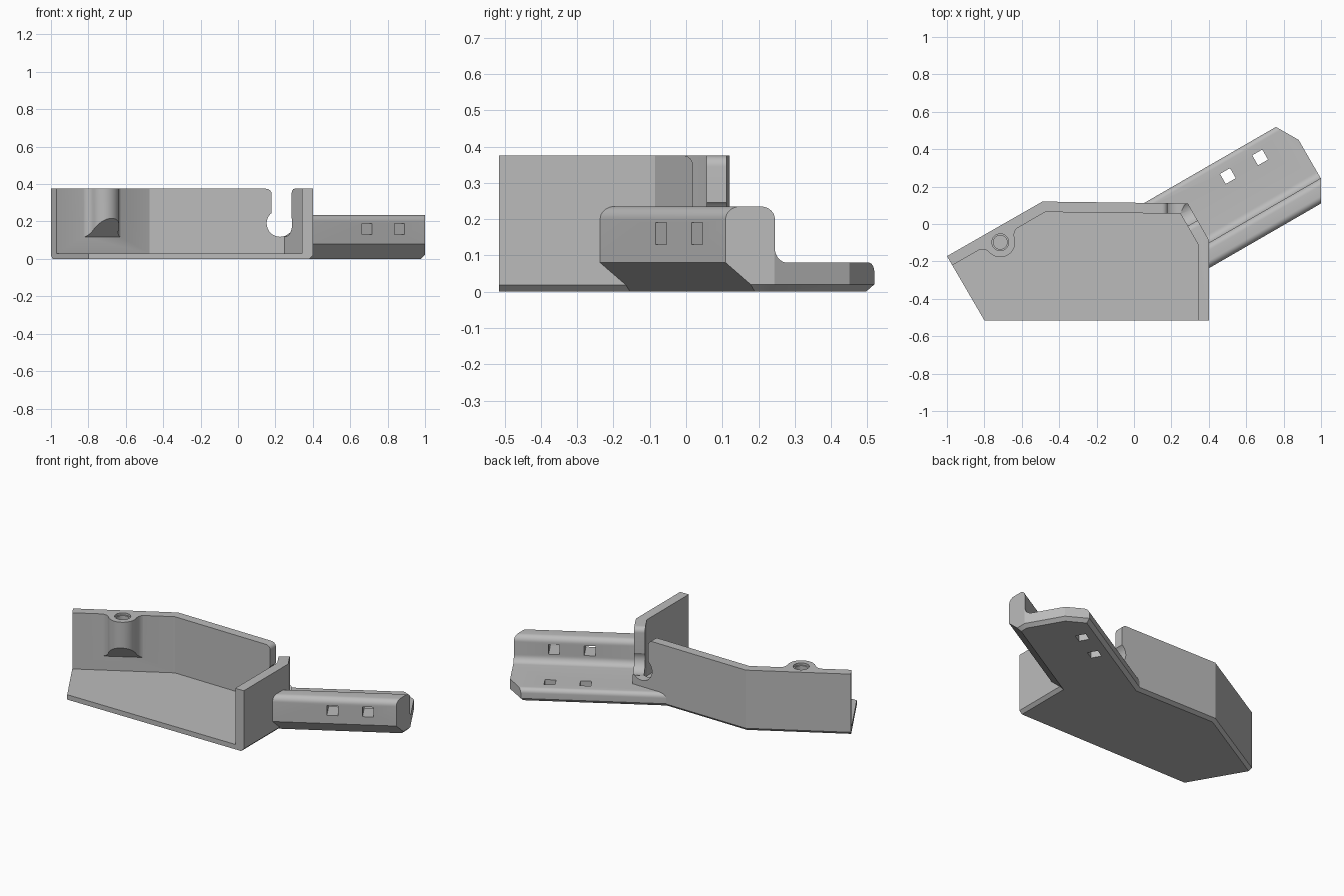
import bpy, bmesh
from math import cos, sin, radians, sqrt, degrees, atan2
from mathutils import Matrix, Vector

if "Cube" in bpy.data.objects:
    bpy.data.objects.remove(bpy.data.objects["Cube"])

TOP = 0.375
C, S = cos(radians(30)), sin(radians(30))
ALONG, ACROSS, UP = Vector((C, S, 0)), Vector((-S, C, 0)), Vector((0, 0, 1))

grey = bpy.data.materials.new("plain_grey")
grey.use_nodes = True
grey.diffuse_color = (0.5, 0.5, 0.5, 1)
grey.node_tree.nodes["Principled BSDF"].inputs["Base Color"].default_value = (0.5, 0.5, 0.5, 1)


def arc(cx, cy, r, a0, a1, n=8):
    return [(cx + r * cos(radians(a0 + (a1 - a0) * i / n)),
             cy + r * sin(radians(a0 + (a1 - a0) * i / n))) for i in range(n + 1)]


def circle(cx, cy, r, n=32):
    return arc(cx, cy, r, 0, 360, n)[:-1]


def prism(name, pts, d0, d1, axes=(Vector((1, 0, 0)), Vector((0, 1, 0)), UP),
          origin=(0, 0, 0), chamfer=0, keep=None, low=None):
    """Extrude a flat outline from d0 to d1 along the third axis."""
    bm = bmesh.new()
    rings = [[bm.verts.new((x, y, low(y) if low and d == d0 else d)) for x, y in pts]
             for d in (d0, d1)]
    bm.faces.new(rings[0])
    bm.faces.new(rings[1])
    for i in range(len(pts)):
        j = (i + 1) % len(pts)
        bm.faces.new((rings[0][i], rings[0][j], rings[1][j], rings[1][i]))
    m = Matrix(axes).transposed().to_4x4()
    m.translation = origin
    bm.transform(m)
    bmesh.ops.recalc_face_normals(bm, faces=bm.faces)
    if chamfer:
        edges = [e for e in bm.edges if all(abs(v.co.z) < 1e-5 for v in e.verts)
                 and (keep is None or keep((e.verts[0].co + e.verts[1].co) / 2))]
        bmesh.ops.bevel(bm, geom=edges, offset=chamfer, segments=1, affect='EDGES')
    mesh = bpy.data.meshes.new(name)
    bm.to_mesh(mesh)
    bm.free()
    mesh.materials.append(grey)
    ob = bpy.data.objects.new(name, mesh)
    bpy.context.collection.objects.link(ob)
    return ob


def combine(target, other, how):
    mod = target.modifiers.new(how.lower(), 'BOOLEAN')
    mod.operation, mod.object, mod.solver = how, other, 'EXACT'
    bpy.context.view_layer.objects.active = target
    bpy.ops.object.modifier_apply(modifier=mod.name)
    bpy.data.objects.remove(other)


# Tray block, chamfered underneath along the walled sides
outer = [(-1, -0.172), (-0.8, -0.515), (0.4, -0.515), (0.4, -0.085),
         (0.288, 0.11), (-0.49, 0.12)]
body = prism("tray_with_arm", outer, 0, TOP, chamfer=0.018,
             keep=lambda p: p.y > -0.3 and p.x > -0.85 or p.x > 0.35)

# Angled arm: L section trimmed to a plan with clipped end corners
section = ([(-0.325, 0), (-0.405, 0.08)] + arc(-0.37, 0.2, 0.035, 180, 90)
           + arc(-0.322, 0.2, 0.035, 90, 0) + arc(-0.247, 0.12, 0.04, 180, 270)
           + arc(0.043, 0.053, 0.027, 90, 0) + [(0.07, 0)])
arm = prism("arm", section, 0.1, 1.1, (ACROSS, UP, ALONG))
plan = [(0.05, -0.5), (0.865, -0.5), (0.987, -0.288), (0.987, -0.05),
        (0.917, 0.07), (0.05, 0.07)]
combine(arm, prism("arm_plan", plan, 0, 0.5, (ALONG, ACROSS, UP), chamfer=0.02), 'INTERSECT')

# Square holes through the arm floor and arm wall
for u in (0.563, 0.762):
    h = 0.031
    floor_hole = [(u - h, -0.06), (u + h, -0.06), (u + h, 0.002), (u - h, 0.002)]
    combine(arm, prism("floor_hole", floor_hole, -0.1, 0.2, (ALONG, ACROSS, UP)), 'DIFFERENCE')
    wall_hole = [(u - h, 0.13), (u + h, 0.13), (u + h, 0.19), (u - h, 0.19)]
    combine(arm, prism("wall_hole", wall_hole, -0.5, -0.2, (ALONG, UP, ACROSS)), 'DIFFERENCE')
combine(body, arm, 'UNION')

# Tray cavity, open at the front and left front
cavity = [(-1.23, -0.369), (-1.2, -0.9), (0.342, -0.9), (0.342, -0.108),
          (0.248, 0.055), (-0.474, 0.064)]
combine(body, prism("cavity", cavity, 0.03, 0.6), 'DIFFERENCE')

# Screw boss blended into the left wall, with a sloping underside
IN = -ACROSS
start = Vector((-1, -0.172, 0))
bs, bn, br, fr, wall = 0.284, 0.078, 0.08, 0.05, 0.056
fn = wall + fr
ds = sqrt((br + fr) ** 2 - (fn - bn) ** 2)
t = degrees(atan2(fn - bn, ds))
outline = ([(bs - ds, 0.03)] + arc(bs - ds, fn, fr, -90, -t)
           + arc(bs, bn, br, 180 - t, t, 24)
           + arc(bs + ds, fn, fr, 180 + t, 270) + [(bs + ds, 0.03)])
boss = prism("boss", outline, 0, TOP, (ALONG, IN, UP), start,
             low=lambda n: 0.115 + (n - wall))
combine(body, boss, 'UNION')
centre = start + ALONG * bs + IN * bn
combine(body, prism("screw_hole", circle(centre.x, centre.y, 0.037), 0.2, 0.5), 'DIFFERENCE')
combine(body, prism("screw_mouth", circle(centre.x, centre.y, 0.045), 0.362, 0.5), 'DIFFERENCE')


# Cable slot at the back right corner: rounded mouth, round bottom
def slot_outline(edge, far):
    return ([(edge - 0.03, 0.45)] + arc(edge - 0.03, TOP - 0.03, 0.03, 90, 0)
            + [(edge, 0.19), (far, 0.19), (far, 0.45)])


BACK = (Vector((1, 0, 0)), UP, Vector((0, 1, 0)))
SLANT = (ACROSS, UP, ALONG)
combine(body, prism("back_slot", slot_outline(0.18, 0.27), 0.0, 0.3, BACK), 'DIFFERENCE')
combine(body, prism("slant_slot", slot_outline(-0.153, -0.03), 0.2, 0.4, SLANT), 'DIFFERENCE')
combine(body, prism("back_round", circle(0.225, 0.19, 0.072), 0.0, 0.3, BACK), 'DIFFERENCE')
combine(body, prism("slant_round", circle(-0.09, 0.19, 0.07), 0.2, 0.4, SLANT), 'DIFFERENCE')

# Smooth rounds, sharp corners
bpy.ops.object.select_all(action='DESELECT')
body.select_set(True)
bpy.context.view_layer.objects.active = body
bpy.ops.object.shade_smooth_by_angle(angle=radians(25))
